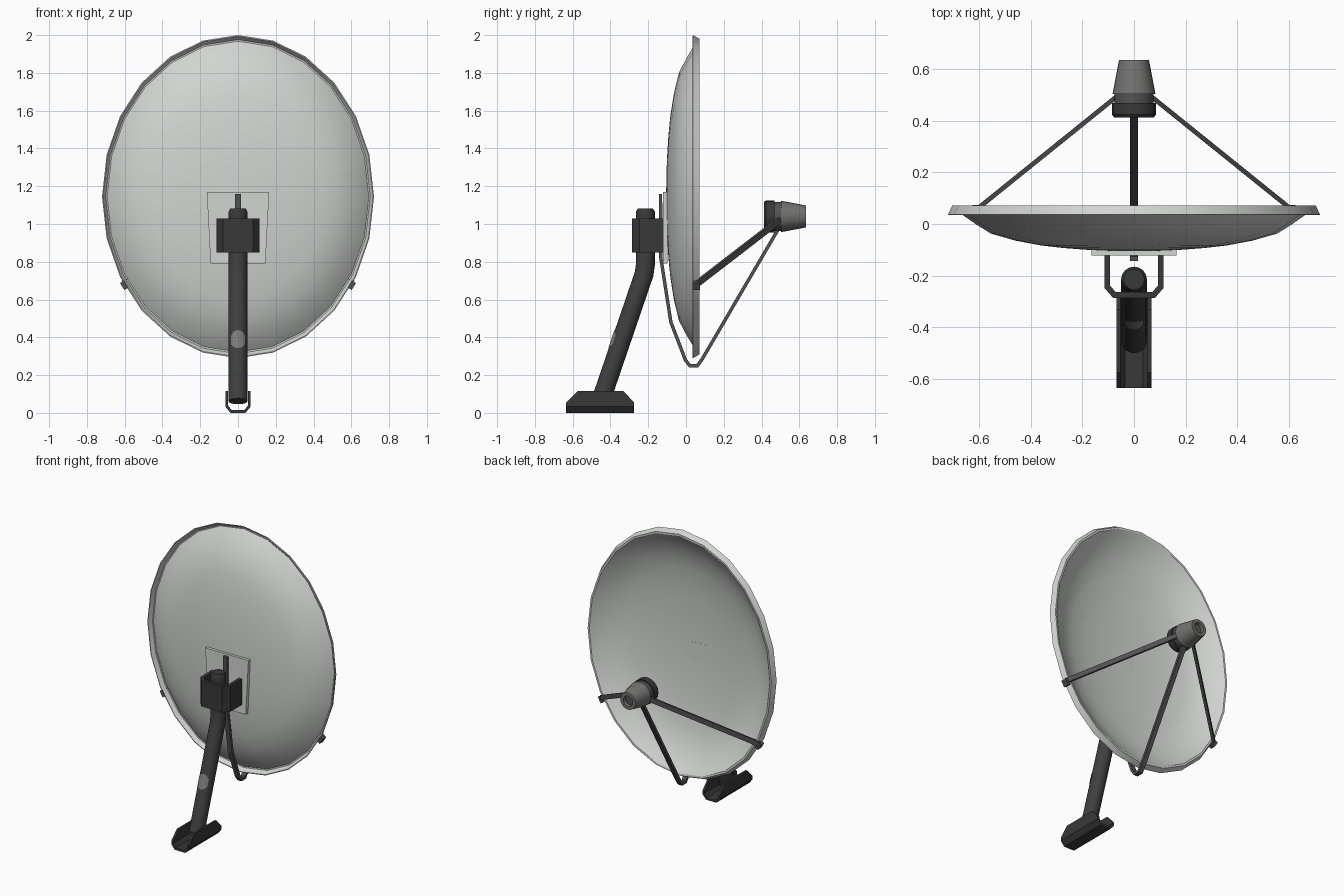
import bpy, bmesh, math
from mathutils import Vector as V

if "Cube" in bpy.data.objects:
    bpy.data.objects.remove(bpy.data.objects["Cube"])


def material(name, r, g, b):
    m = bpy.data.materials.new(name)
    m.diffuse_color = (r, g, b, 1)
    m.use_nodes = True
    m.node_tree.nodes["Principled BSDF"].inputs["Base Color"].default_value = m.diffuse_color
    return m


DISH = material("pale_grey", 0.64, 0.66, 0.64)
POLE = material("dark_grey", 0.05, 0.05, 0.05)
BRACKET = material("charcoal", 0.04, 0.04, 0.04)
ARM = material("arm_grey", 0.085, 0.085, 0.085)
FEED = material("mid_grey", 0.17, 0.17, 0.165)
LABEL = material("label_grey", 0.2, 0.2, 0.2)


def finish(name, bm, mat, smooth=None):
    bmesh.ops.remove_doubles(bm, verts=bm.verts, dist=1e-5)
    bmesh.ops.recalc_face_normals(bm, faces=bm.faces)
    me = bpy.data.meshes.new(name)
    bm.to_mesh(me)
    bm.free()
    me.materials.append(mat)
    ob = bpy.data.objects.new(name, me)
    bpy.context.collection.objects.link(ob)
    if smooth:
        bpy.ops.object.select_all(action='DESELECT')
        bpy.context.view_layer.objects.active = ob
        ob.select_set(True)
        bpy.ops.object.shade_smooth_by_angle(angle=math.radians(smooth))
    return ob


def loft(name, loops, mat, smooth=None):
    """Skin a list of equal-length loops and cap both ends."""
    bm = bmesh.new()
    rings = [[bm.verts.new(p) for p in loop] for loop in loops]
    n = len(rings[0])
    for a, b in zip(rings, rings[1:]):
        for i in range(n):
            j = (i + 1) % n
            bm.faces.new((a[i], a[j], b[j], b[i]))
    bm.faces.new(rings[0])
    bm.faces.new(rings[-1])
    return finish(name, bm, mat, smooth)


def sweep(name, path, section, side, mat, smooth=None):
    """Sweep a section along a path lying square to the side vector."""
    path, side = [V(p) for p in path], V(side).normalized()
    loops = []
    for i, p in enumerate(path):
        d1 = (p - path[i - 1]).normalized() if i else (path[1] - p).normalized()
        d2 = (path[i + 1] - p).normalized() if i < len(path) - 1 else d1
        t = (d1 + d2).normalized()
        up = side.cross(t).normalized() / max(t.dot(d1), 0.5)
        loops.append([p + side * a + up * b for a, b in section])
    return loft(name, loops, mat, smooth)


def revolve(name, profile, rx, rz, cz, n, mat, smooth=30):
    """Turn (radius, y) points around a level axis along y."""
    bm = bmesh.new()
    rings = [[bm.verts.new((rx * r * math.sin(math.tau * i / n), y,
                            cz + rz * r * math.cos(math.tau * i / n)))
              for i in range(n)] if r else [bm.verts.new((0, y, cz))]
             for r, y in profile]
    for a, b in zip(rings, rings[1:]):
        for i in range(n):
            j = (i + 1) % n
            f = [a[i % len(a)], a[j % len(a)], b[j % len(b)], b[i % len(b)]]
            bm.faces.new(list(dict.fromkeys(f)))
    return finish(name, bm, mat, smooth)


def channel(outer, inner):
    """Mirror half a U section into a closed loop."""
    flip = lambda pts: [(-x, y) for x, y in pts]
    return outer + flip(outer[::-1]) + flip(inner) + inner[::-1]


def rect(a, b):
    return [(-a, -b), (a, -b), (a, b), (-a, b)]


def circle(r, n):
    return [(r * math.cos(math.tau * i / n), r * math.sin(math.tau * i / n))
            for i in range(n)]


# Oval reflector with its turned-back rim
back = [(0, -.105), (.13, -.104), (.25, -.100), (.38, -.093), (.5, -.083),
        (.64, -.064), (.77, -.037), (.85, -.001), (.917, .033), (.962, .064)]
front = [(r, y + .006) for r, y in back]
revolve("dish", front + [(.978, .071), (1, .036), (.993, .035), (.972, .063)]
        + back[::-1], .72, .855, 1.145, 24, DISH)

# Mounting plate behind the dish
loft("mount_plate", [[(-.165, y, 1.17), (.165, y, 1.17), (.145, y, .79), (-.145, y, .79)]
                     for y in (-.122, -.098)], DISH)

# Open U bracket around the pole
u = channel([(.115, -.12), (.115, -.247), (.08, -.287)],
            [(.092, -.12), (.092, -.24), (.07, -.264)])
loft("pole_bracket", [[(x, y, z) for x, y in u] for z in (.85, 1.03)], BRACKET)

# Bent pole with a bevelled cap
foot, knee = V((0, -.452, .062)), V((0, -.222, .735))
sweep("pole", [foot, knee, (0, -.215, .785), (0, -.215, 1.035)],
      circle(.05, 16), (1, 0, 0), POLE, 40)
loft("pole_cap", [[(x, y - .215, z) for x, y in circle(r, 16)]
                  for r, z in ((.05, 1.03), (.05, 1.065), (.04, 1.083))], BRACKET, 30)

# Rounded label on the front of the pole
axis = (knee - foot).normalized()
out = V((1, 0, 0)).cross(axis)
if out.y > 0:
    out = -out
bm = bmesh.new()
cols = []
for i in range(-3, 4):
    a = math.radians(15 * i)
    h = .05 * math.sqrt(1 - (i / 3.4) ** 2)
    p = foot + axis * .33 + (V((1, 0, 0)) * math.sin(a) + out * math.cos(a)) * .0525
    cols.append((bm.verts.new(p - axis * h), bm.verts.new(p + axis * h)))
for a, b in zip(cols, cols[1:]):
    f = bm.faces.new((a[0], b[0], b[1], a[1]))
bm.normal_update()
if sum(f.normal.dot(out) for f in bm.faces) < 0:
    bmesh.ops.reverse_faces(bm, faces=bm.faces)
me = bpy.data.meshes.new("pole_label")
bm.to_mesh(me)
bm.free()
me.materials.append(LABEL)
bpy.context.collection.objects.link(bpy.data.objects.new("pole_label", me))

# Channel-shaped foot with sloping wall ends
loops = []
for y, h in ((-.635, .055), (-.575, .115), (-.33, .115), (-.275, .055)):
    u = channel([(.067, h), (.067, .033), (.04, 0)],
                [(.053, h), (.053, .04), (.034, .015)])
    loops.append([(x, y, z) for x, z in u])
loft("foot_channel", loops, BRACKET)

# Bent flat bar carrying the feed, running under the dish
sweep("lower_arm", [(0, -.135, 1.16), (0, -.133, .82), (0, -.08, .48), (0, -.003, .28),
                    (0, .02, .25), (0, .06, .25), (0, .083, .28), (0, .49, .975)],
      rect(.016, .009), (1, 0, 0), ARM)

# Side struts and their rim tabs
for s, tag in ((-1, "left"), (1, "right")):
    a, b = V((s * .605, .06, .685)), V((s * .065, .495, 1.02))
    side = (b - a).cross(V((0, 0, 1)))
    sweep(tag + "_strut", [a, b], rect(.009, .016), side, ARM)
    sweep(tag + "_rim_tab", [(s * .603, .035, .675), (s * .603, .074, .675)],
          rect(.012, .022), (s, 0, -.6), ARM)

# Feed unit: cap, neck and tapered body with a hollow end
revolve("feed_cap", [(0, .42), (.066, .42), (.076, .412), (.085, .423), (.085, .468), (0, .468)],
        1, 1, 1.04, 20, BRACKET)
revolve("feed_neck", [(0, .46), (.076, .46), (.076, .51), (0, .51)], 1, 1, 1.04, 20, ARM)
revolve("feed_body", [(0, .504), (.083, .504), (.058, .635), (.036, .635), (.032, .615), (0, .615)],
        1, 1, 1.04, 20, FEED)
revolve("feed_socket", [(0, .612), (.031, .612), (.031, .618), (0, .618)], 1, 1, 1.04, 20, ARM)
